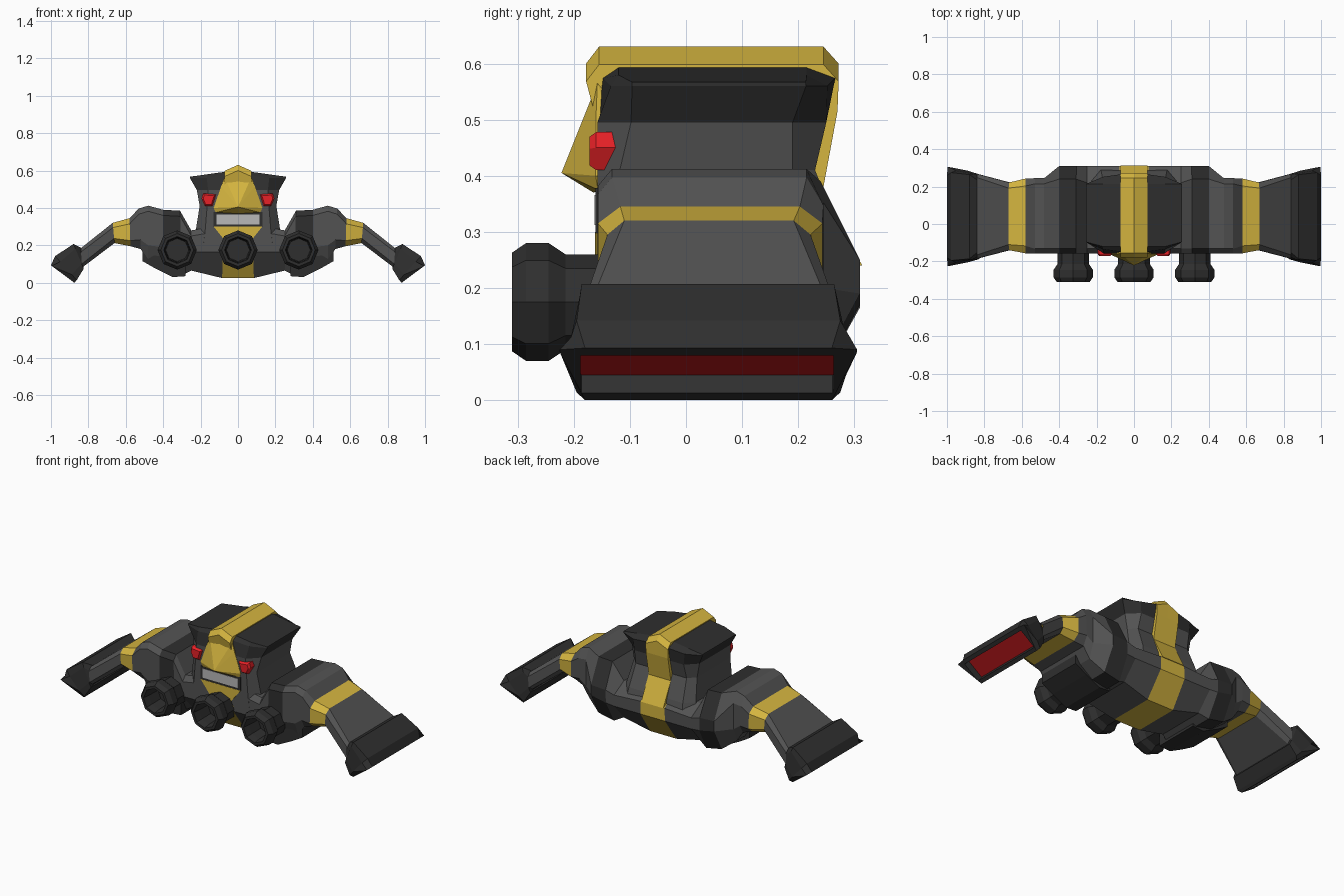
import bpy, bmesh
from math import cos, sin, pi

if "Cube" in bpy.data.objects:
    bpy.data.objects.remove(bpy.data.objects["Cube"])


def mat(name, r, g, b):
    m = bpy.data.materials.new(name)
    m.diffuse_color = (r, g, b, 1)
    m.use_nodes = True
    m.node_tree.nodes["Principled BSDF"].inputs["Base Color"].default_value = m.diffuse_color
    return m


GREY = mat("grey", .085, .085, .085)
DARK = mat("dark", .028, .028, .028)
GOLD = mat("gold", .66, .46, .05)
RED = mat("red", .8, .015, .02)
GLOW = mat("deep_red", .45, .008, .01)
PALE = mat("pale", .48, .48, .48)


def finish(name, bm, mats, mirror=True):
    bmesh.ops.recalc_face_normals(bm, faces=bm.faces[:])
    me = bpy.data.meshes.new(name)
    bm.to_mesh(me)
    bm.free()
    for m in mats:
        me.materials.append(m)
    ob = bpy.data.objects.new(name, me)
    bpy.context.collection.objects.link(ob)
    if mirror:
        ob.modifiers.new("Mirror", 'MIRROR')
    return ob


def loft(name, rings, mats, segs=None, closed=True, cap0=False, cap1=False, mirror=True):
    """Skin a list of rings; segs gives a material index per band."""
    bm = bmesh.new()
    vs = [[bm.verts.new(p) for p in r] for r in rings]
    n = len(rings[0])
    for i in range(len(vs) - 1):
        for j in range(n if closed else n - 1):
            k = (j + 1) % n
            f = bm.faces.new((vs[i][j], vs[i][k], vs[i + 1][k], vs[i + 1][j]))
            f.material_index = segs[i] if segs else 0
    if cap0:
        bm.faces.new(vs[0])
    if cap1:
        bm.faces.new(vs[-1])
    return finish(name, bm, mats, mirror)


def hull(name, pts, m, mirror=True):
    bm = bmesh.new()
    for p in pts:
        bm.verts.new(p)
    res = bmesh.ops.convex_hull(bm, input=bm.verts[:])
    junk = {g for g in res["geom_interior"] + res["geom_unused"] if isinstance(g, bmesh.types.BMVert)}
    bmesh.ops.delete(bm, geom=list(junk), context='VERTS')
    bmesh.ops.dissolve_limit(bm, angle_limit=.02, verts=bm.verts[:], edges=bm.edges[:])
    return finish(name, bm, [m], mirror)


def oct_ring(xb, xt, y0, y1, z0, z1, cy, cz, cb=None, front=None):
    """Chamfered section in y/z, leaning from xb at the bottom to xt at the top."""
    cb = cb or cz
    cf, zf = front or (cy, cz)
    yz = [(y0, z0 + cb), (y0, z1 - zf), (y0 + cf, z1), (y1 - cy, z1),
          (y1, z1 - cz), (y1, z0 + cb), (y1 - cy, z0), (y0 + cy, z0)]
    return [(xb + (xt - xb) * (z - z0) / (z1 - z0), y, z) for y, z in yz]


# Torso and shoulders: central gold stripe, dark shoulder bands
F = (.025, .03)
loft("torso", [
    oct_ring(0, 0, -.157, .31, .025, .31, .1, .07, .14, F),
    oct_ring(.085, .075, -.157, .31, .025, .31, .1, .07, .14, F),
    oct_ring(.25, .25, -.157, .31, .065, .28, .09, .05, .1, F),
    oct_ring(.30, .31, -.157, .31, .04, .385, .07, .14, .13, F),
    oct_ring(.40, .40, -.157, .31, .06, .39, .07, .14, .13, F),
    oct_ring(.48, .48, -.157, .245, .12, .412, .03, .06, .08, F),
    oct_ring(.52, .53, -.157, .245, .18, .397, .03, .05, .05, F),
    oct_ring(.575, .58, -.157, .243, .195, .345, .04, .03)],
    [GREY, GOLD, DARK], [1, 0, 0, 2, 0, 0, 0])
# Underside pods below the shoulders
hull("shoulder_pod", [(x, y, z) for y in (-.13, .14) for x, z in
     ((.51, .19), (.51, .115), (.44, .075), (.35, .03), (.28, .035), (.28, .19))], DARK)

# Arms with gold cuffs
loft("arm", [
    oct_ring(.575, .58, -.157, .243, .195, .345, .04, .03),
    oct_ring(.66, .67, -.14, .222, .212, .32, .03, .025),
    oct_ring(.835, .84, -.185, .268, .08, .185, .02, .02)],
    [GOLD, GREY], [0, 1])
# Flared arm ends, hollowed at the tip, with a red panel inside
loft("arm_end", [
    oct_ring(.83, .83, -.175, .26, .08, .182, .03, .03),
    oct_ring(.825, .88, -.19, .268, .075, .207, .004, .025),
    oct_ring(.862, .978, -.205, .285, .014, .142, .01, .03),
    oct_ring(.875, 1.0, -.225, .305, 0, .093, .045, .003, .086),
    oct_ring(.892, .982, -.188, .263, .013, .08, .002, .002),
    oct_ring(.868, .958, -.188, .263, .045, .112, .002, .002)],
    [DARK], cap0=True)
hull("tip_panel", [(x, y, z) for y in (-.195, .27) for x, z in
     ((.866, .043), (.959, .112), (.862, .05), (.955, .118))], GLOW)


# Three octagonal barrels on the front
def barrel(name, cx, mirror):
    prof = [(-.10, .085), (-.215, .085), (-.245, .105), (-.285, .105), (-.31, .088),
            (-.31, .072), (-.27, .066), (-.19, .062)]
    rings = [[(cx + r * cos(k * pi / 4), y, .175 + r * sin(k * pi / 4)) for k in range(8)]
             for y, r in prof]
    loft(name, rings, [DARK], cap1=True, mirror=mirror)


barrel("centre_barrel", 0, False)
barrel("side_barrel", .325, True)


# Head: half outlines from front to back, stacked upward
def head_ring(z, x, yf, yb, cx, cy, lift=0):
    return [(0, yf, z + lift), (.07, yf, z + lift), (x - cx, yf + lift, z), (x, yf + cy, z),
            (x, yb - cy, z), (x - cx, yb - lift, z), (.07, yb, z + lift), (0, yb, z + lift)]


wall = [head_ring(.20, .235, -.157, .30, .05, .05), head_ring(.285, .225, -.158, .28, .05, .05),
        head_ring(.41, .205, -.158, .23, .04, .04), head_ring(.495, .22, -.158, .25, .06, .06)]
loft("head", wall, [GREY], closed=False)
brow = head_ring(.56, .257, -.148, .266, .09, .052, .014)
top = [(x, max(-.12, min(y, .215)), .593 - max(0, x - .07) * .14) for x, y, z in brow]
loft("roof", [wall[-1], brow, top], [DARK], closed=False, cap1=True)
# Gold crest running over the roof and down the back
crest = [(-.16, .5), (-.178, .6), (-.155, .63), (.245, .63), (.272, .6), (.27, .515),
         (.244, .375), (.314, .24), (.2, .24), (.18, .5)]
loft("crest", [[(x, y, z - d * (z > .55)) for y, z in crest] for x, d in ((0, 0), (.072, .032))],
     [GOLD], cap1=True)

# Face: beak, eyes, mouth, chin
hull("beak", [(s * x, y, z) for s in (1, -1) for x, y, z in
     ((.072, -.158, .565), (.09, -.16, .515), (.13, -.161, .40), (.12, -.157, .375),
      (0, -.222, .405), (0, -.166, .52), (0, -.165, .37), (.07, -.1, .5), (.12, -.1, .39))],
     GOLD, False)
hull("eye", [(x * k + .158 * (1 - k), y, z * k + .443 * (1 - k)) for k, y in
     ((1, -.12), (1, -.16), (.75, -.172)) for x, z in
     ((.118, .472), (.137, .41), (.177, .41), (.195, .45), (.187, .478))], RED)


def box(name, x, y0, y1, z0, z1, m):
    hull(name, [(a, b, c) for a in (-x, x) for b in (y0, y1) for c in (z0, z1)], m, False)


box("mouth_frame", .13, -.161, -.1, .298, .378, DARK)
box("mouth_panel", .115, -.163, -.1, .312, .366, PALE)
hull("chin", [(s * x, y, z) for s in (1, -1) for y in (-.162, -.1) for x, z in
     ((.13, .30), (.12, .288), (.06, .25), (.05, .2))], GOLD, False)
